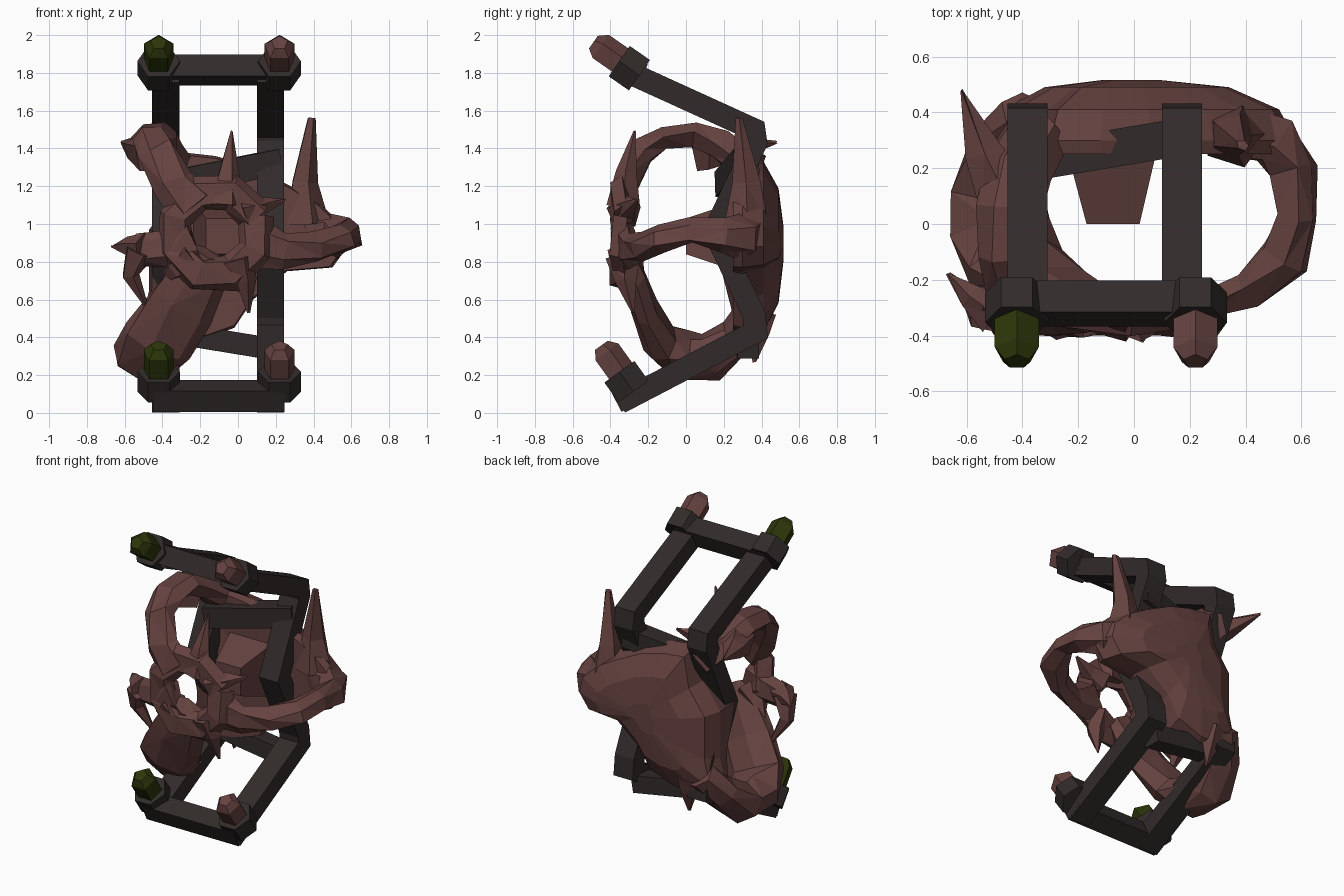
import bpy, bmesh, math, random
from mathutils import Vector as V

if "Cube" in bpy.data.objects:
    bpy.data.objects.remove(bpy.data.objects["Cube"])

random.seed(4)


def material(name, rgb):
    m = bpy.data.materials.new(name)
    m.diffuse_color = (*rgb, 1)
    m.use_nodes = True
    m.node_tree.nodes["Principled BSDF"].inputs["Base Color"].default_value = m.diffuse_color
    return m


FLESH = material("dull_flesh", (0.130, 0.055, 0.051))
IRON = material("dark_iron", (0.031, 0.024, 0.023))
GREEN = material("moss_green", (0.026, 0.037, 0.003))


def loft(name, rings, mat, jitter=0.0):
    """Skin a list of rings with equal point counts and cap both ends."""
    bm = bmesh.new()
    loops = [[bm.verts.new(p) for p in ring] for ring in rings]
    n = len(loops[0])
    for a, b in zip(loops, loops[1:]):
        for i in range(n):
            j = (i + 1) % n
            bm.faces.new((a[i], a[j], b[j], b[i]))
    bm.faces.new(loops[0][::-1])
    bm.faces.new(loops[-1])
    if jitter:
        for v in bm.verts:
            v.co += V([random.uniform(-jitter, jitter) for _ in range(3)])
        bmesh.ops.triangulate(bm, faces=bm.faces[:])
    bmesh.ops.recalc_face_normals(bm, faces=bm.faces[:])
    me = bpy.data.meshes.new(name)
    bm.to_mesh(me)
    bm.free()
    ob = bpy.data.objects.new(name, me)
    bpy.context.collection.objects.link(ob)
    me.materials.append(mat)
    return ob


def tube(name, path, radii, mat, sides=6, ref=None, jitter=0.0, turn=0.0):
    """Sweep an oval along a path; each radius is (along ref, across)."""
    path = [V(p) for p in path]
    if ref is None:
        d = path[-1] - path[0]
        ref = min((V((1, 0, 0)), V((0, 0, 1))), key=lambda r: abs(r.dot(d)))
    rings = []
    for i, p in enumerate(path):
        t = (path[min(i + 1, len(path) - 1)] - path[max(i - 1, 0)]).normalized()
        a = (V(ref) - t * t.dot(V(ref))).normalized()
        b = t.cross(a)
        r = radii[i] if isinstance(radii[i], tuple) else (radii[i], radii[i])
        angles = [turn + 2 * math.pi * k / sides for k in range(sides)]
        rings.append([p + a * r[0] * math.cos(q) + b * r[1] * math.sin(q) for q in angles])
    return loft(name, rings, mat, jitter)


def spike(name, base, mid, tip, r):
    return tube(name, [base, mid, tip], [r, r * 0.6, 0.007], FLESH, 5, jitter=0.005)


def beam(name, a, b, size, ref):
    r = size / math.sqrt(2)
    return tube(name, [a, b], [r, r], IRON, 4, ref, turn=math.pi / 4)


# Bent side rails: mitred strip in the side plane, extruded across x
rail = [V(p) for p in ((-.31, 1.805), (.36, 1.50), (.37, 1.43), (.15, .96),
                       (.36, .52), (.37, .43), (-.35, .055))]
inner, outer = [], []
for i, p in enumerate(rail):
    d0 = (p - rail[i - 1]).normalized() if i else (rail[1] - p).normalized()
    d1 = (rail[i + 1] - p).normalized() if i < len(rail) - 1 else d0
    n0, n1 = V((-d0.y, d0.x)), V((-d1.y, d1.x))
    m = (n0 + n1).normalized()
    m *= 0.06 / m.dot(n0)
    outer.append(p + m)
    inner.append(p - m)
for name, x in (("left_rail", -.382), ("right_rail", .172)):
    loft(name, [[(x + .072, q.x, q.y), (x + .072, w.x, w.y),
                 (x - .072, w.x, w.y), (x - .072, q.x, q.y)]
                for q, w in zip(outer, inner)], IRON)

# Front handles, nuts and pegs at the top and bottom of the frame
for tag, c, axis in (("top", V((0, -.30, 1.825)), V((0, -.82, .57))),
                     ("bottom", V((0, -.315, .165)), V((0, -.58, .81)))):
    hy, hz = (-.285, 1.815) if tag == "top" else (-.315, .09)
    beam(tag + "_handle", (-.45, hy, hz), (.245, hy, hz), .125,
         (0, -.9, .42) if tag == "top" else (0, -.89, -.46))
    for side, x, mat in (("left", -.42, GREEN), ("right", .22, FLESH)):
        p = c + V((x, 0, 0))
        tube(f"{tag}_{side}_nut", [p - axis * .065, p + axis * .065], [.113, .113],
             IRON, 6, (1, 0, 0))
        tube(f"{tag}_{side}_peg", [p, p + axis * .19, p + axis * .235],
             [.083, .083, .045], mat, 5, (0, 0, 1))

# Cross braces between the rails
beam("upper_brace", (-.38, .22, 1.21), (.22, .32, 1.33), .135, (0, 0, 1))
beam("lower_brace", (-.38, .31, .43), (.14, .33, .345), .115, (0, 0, 1))

# Domed back shell, drawn out at the right shoulder and lower left corner
outline = [(.28, 1.20), (.42, 1.12), (.55, 1.00), (.58, .88), (.50, .77), (.26, .75),
           (.08, .60), (-.02, .45), (-.22, .38), (-.42, .37), (-.52, .44), (-.47, .65),
           (-.47, .97), (-.34, 1.15), (-.30, 1.38), (-.12, 1.36), (.06, 1.31)]


def shell_ring(s, y, wrap=False):
    """Scaled outline; the wrapped rim reaches forward around the left rail."""
    cx, cz = -.02, .90
    return [(cx + (x - cx) * s, .27 - .25 * (z - .42) if wrap and x < -.45 else y,
             cz + (z - cz) * s) for x, z in outline]


loft("back_shell", [shell_ring(.6, .25), shell_ring(.97, .25, True), shell_ring(1.0, .30),
                    shell_ring(.9, .41), shell_ring(.6, .49), shell_ring(.2, .515)], FLESH)


# Blunt core facing forward from the shell
def rect(x0, x1, z0, z1, y):
    return [(x0, y, z0), (x1, y, z0), (x1, y, z1), (x0, y, z1)]


loft("core", [rect(-.25, .09, .74, 1.13, .30), rect(-.17, .02, .84, 1.03, .0)], FLESH)

# Three arms that curl from the shell to the front ring
tube("upper_arm", [(-.32, .34, 1.30), (-.42, .20, 1.41), (-.45, .05, 1.475), (-.45, -.12, 1.46),
                   (-.42, -.24, 1.38), (-.34, -.31, 1.22), (-.22, -.34, 1.08)],
     [(.11, .10), (.12, .08), (.11, .075), (.11, .07), (.11, .075), (.11, .07), (.14, .06)],
     FLESH, 6, (1, 0, 0), .016)
tube("right_arm", [(.38, .33, .95), (.50, .29, .93), (.575, .18, .94), (.58, .02, .96),
                   (.54, -.13, .93), (.41, -.23, .87), (.24, -.30, .86), (.05, -.33, .92)],
     [(.13, .10), (.13, .10), (.09, .09), (.065, .085), (.08, .09), (.08, .07),
      (.09, .06), (.15, .05)], FLESH, 6, (0, 0, 1), .014)
tube("lower_arm", [(-.36, .37, .54), (-.46, .27, .40), (-.49, .13, .30), (-.49, -.02, .295),
                   (-.43, -.14, .37), (-.31, -.22, .56), (-.20, -.29, .74), (-.15, -.33, .84)],
     [(.14, .10), (.15, .10), (.17, .13), (.18, .14), (.21, .10), (.19, .07),
      (.15, .06), (.12, .05)], FLESH, 7, (1, 0, 0), .014)

# Ring where the arms meet
steps = 8
ring = [(-.12 + .23 * math.cos(math.pi * (2 * k + 1) / steps), -.335 - .02 * (k % 2),
         .95 + .23 * math.sin(math.pi * (2 * k + 1) / steps)) for k in range(steps + 1)]
tube("front_ring", ring, [(.055, .10)] * (steps + 1), FLESH, 5, (0, 1, 0), .008)

# Claws around the ring
for i, (base, mid, tip) in enumerate((
        ((-.06, -.33, 1.10), (-.05, -.32, 1.28), (-.03, -.27, 1.49)),
        ((.02, -.33, 1.06), (.12, -.31, 1.09), (.25, -.26, 1.13)),
        ((.00, -.33, .82), (.04, -.32, .70), (.055, -.28, .53)),
        ((-.24, -.33, .84), (-.34, -.31, .76), (-.40, -.26, .69)))):
    spike(f"ring_claw_{i + 1}", base, mid, tip, .095)

# Clawed left hand
tube("left_hand", [(-.24, -.34, .92), (-.38, -.33, .87), (-.54, -.30, .86)],
     [(.13, .06), (.10, .05), (.085, .045)], FLESH, 6, (0, 0, 1), .01)
spike("hand_claw_1", (-.50, -.32, .87), (-.59, -.26, .88), (-.665, -.18, .88), .08)
spike("hand_claw_2", (-.52, -.31, .86), (-.57, -.27, .73), (-.48, -.22, .55), .085)

# Large horns on the shell and arms
tube("right_horn", [(.36, .32, 1.0), (.35, .32, 1.22), (.39, .285, 1.56)],
     [.125, .08, .02], FLESH, 5, jitter=.006)
spike("left_horn", (-.45, .08, 1.38), (-.54, .26, 1.40), (-.62, .48, 1.43), .12)
spike("low_horn", (-.30, .38, .52), (-.29, .38, .42), (-.28, .36, .27), .10)
